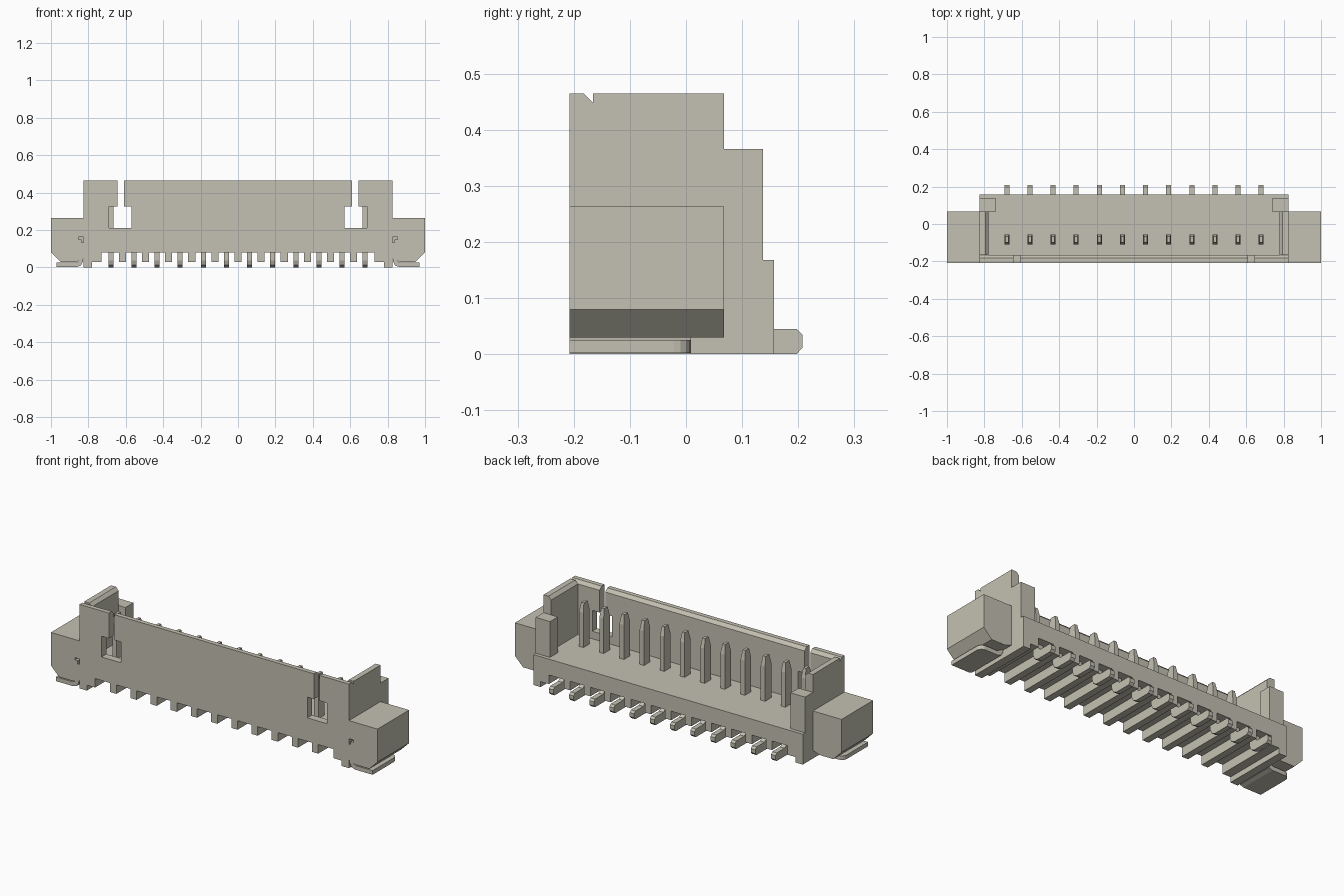
import bpy, bmesh
from mathutils import Vector

if "Cube" in bpy.data.objects:
    bpy.data.objects.remove(bpy.data.objects["Cube"], do_unlink=True)

mat = bpy.data.materials.new("warm_grey_beige")
mat.use_nodes = True
COLOR = (0.55, 0.53, 0.445, 1)
mat.diffuse_color = COLOR
bsdf = mat.node_tree.nodes["Principled BSDF"]
bsdf.inputs["Base Color"].default_value = COLOR
bsdf.inputs["Roughness"].default_value = 0.7

FRONT, BACK, EAR_BACK = -0.208, 0.157, 0.068
HALF, TOP, FLOOR = 0.825, 0.465, 0.168
PIN_COUNT, PITCH = 12, 0.1236
PIN_X = [(i - (PIN_COUNT - 1) / 2) * PITCH for i in range(PIN_COUNT)]


def extrude(name, profile, axis, lo, hi, bevel=None, width=0.0, segments=1):
    """Extrude a 2D profile along x, y or z; bevel the edges chosen by a rule."""
    place = {"x": lambda a, b, t: (t, a, b),
             "y": lambda a, b, t: (a, t, b),
             "z": lambda a, b, t: (a, b, t)}[axis]
    bm = bmesh.new()
    face = bm.faces.new([bm.verts.new(place(a, b, lo)) for a, b in profile])
    res = bmesh.ops.extrude_face_region(bm, geom=[face])
    step = Vector(place(0, 0, hi - lo))
    new = [v for v in res["geom"] if isinstance(v, bmesh.types.BMVert)]
    bmesh.ops.translate(bm, vec=step, verts=new)
    bmesh.ops.recalc_face_normals(bm, faces=bm.faces)
    if bevel:
        edges = [e for e in bm.edges if all(bevel(v.co) for v in e.verts)]
        bmesh.ops.bevel(bm, geom=edges, offset=width, segments=segments,
                        profile=0.5, affect="EDGES")
    return finish(name, bm)


def finish(name, bm):
    bmesh.ops.recalc_face_normals(bm, faces=bm.faces)
    mesh = bpy.data.meshes.new(name)
    bm.to_mesh(mesh)
    bm.free()
    mesh.materials.append(mat)
    obj = bpy.data.objects.new(name, mesh)
    bpy.context.collection.objects.link(obj)
    return obj


def rect(a0, a1, b0, b1):
    return [(a0, b0), (a1, b0), (a1, b1), (a0, b1)]


def near(a, b):
    return abs(a - b) < 1e-4


# Base slab with a comb of ribs underneath and a tall foot at each end
comb = [(-HALF, FLOOR), (-HALF, 0), (-0.78, 0), (-0.78, 0.03), (-0.73, 0.03), (-0.73, 0.08)]
for a, b in zip(PIN_X, PIN_X[1:]):
    m = (a + b) / 2
    comb += [(m - 0.019, 0.08), (m - 0.019, 0.03), (m + 0.019, 0.03), (m + 0.019, 0.08)]
comb += [(0.73, 0.08), (0.73, 0.03), (0.78, 0.03), (0.78, 0), (HALF, 0), (HALF, FLOOR)]
extrude("base", comb, "y", FRONT, BACK)

# Front wall with a keyhole slot near each end and a chamfered inner top edge
slot = [(0.61, TOP), (0.61, 0.325), (0.57, 0.325), (0.57, 0.21),
        (0.69, 0.21), (0.69, 0.325), (0.645, 0.325), (0.645, TOP)]
wall = [(HALF, FLOOR), (-HALF, FLOOR), (-HALF, TOP)]
wall += [(-x, z) for x, z in reversed(slot)] + slot + [(HALF, TOP)]
WALL_IN = -0.166
extrude("front_wall", wall, "y", FRONT, WALL_IN,
        lambda c: near(c.y, WALL_IN) and near(c.z, TOP), 0.017)

for side, s in (("left", 1), ("right", -1)):
    def mx(points):
        return [(s * a, b) for a, b in points]

    # End wall, and the lower corner post behind it
    inner = 0.778
    extrude(side + "_end_wall", mx(rect(inner, HALF, FLOOR, TOP)), "y", WALL_IN, EAR_BACK,
            lambda c: near(abs(c.x), inner) and near(c.z, TOP), 0.017)
    extrude(side + "_corner_post", mx(rect(0.737, HALF, EAR_BACK, 0.137)), "z", FLOOR, 0.366)

    # Mounting ear with a sloped lower corner; its front layer has a small notch
    ear = [(HALF, 0.263), (1.0, 0.263), (1.0, 0.08), (0.95, 0.03), (0.865, 0.03), (HALF, 0.045)]
    notch = [(HALF, 0.132), (0.836, 0.132), (0.836, 0.15), (0.853, 0.15),
             (0.853, 0.163), (HALF, 0.163)]
    extrude(side + "_ear", mx(ear), "y", FRONT + 0.025, EAR_BACK)
    extrude(side + "_ear_front", mx(ear + notch), "y", FRONT, FRONT + 0.025)

    # Solder tab bent out from under the ear
    tab = [(0.97, 0.002), (0.97, 0.025), (0.868, 0.025), (0.853, 0.032), (0.848, 0.06),
           (0.828, 0.06), (0.83, 0.03), (0.84, 0.01), (0.862, 0.002)]
    extrude(side + "_solder_tab", mx(tab), "y", FRONT, 0.009,
            lambda c: near(abs(c.x), 0.97) and c.z < 0.03 and c.y > 0, 0.03, 4)

# Contact pins with tapered tips, each with a bent solder lead at the back
lead = [(0.07, 0.1), (0.07, 0.038), (0.08, 0.012), (0.105, 0), (0.197, 0), (0.208, 0.012),
        (0.208, 0.034), (0.197, 0.045), (0.128, 0.045), (0.113, 0.056), (0.11, 0.1)]
for i, x in enumerate(PIN_X):
    bm = bmesh.new()
    rings = []
    for z, hx, hy in ((FLOOR - 0.01, 0.0135, 0.027), (0.36, 0.0135, 0.027), (0.41, 0.008, 0.016)):
        rings.append([bm.verts.new((x + a * hx, -0.082 + b * hy, z))
                      for a, b in ((-1, -1), (1, -1), (1, 1), (-1, 1))])
    for low, high in zip(rings, rings[1:]):
        for k in range(4):
            n = (k + 1) % 4
            bm.faces.new((low[k], low[n], high[n], high[k]))
    bm.faces.new(rings[0])
    bm.faces.new(rings[-1])
    finish(f"contact_pin_{i + 1}", bm)
    extrude(f"solder_lead_{i + 1}", lead, "x", x - 0.0135, x + 0.0135)
